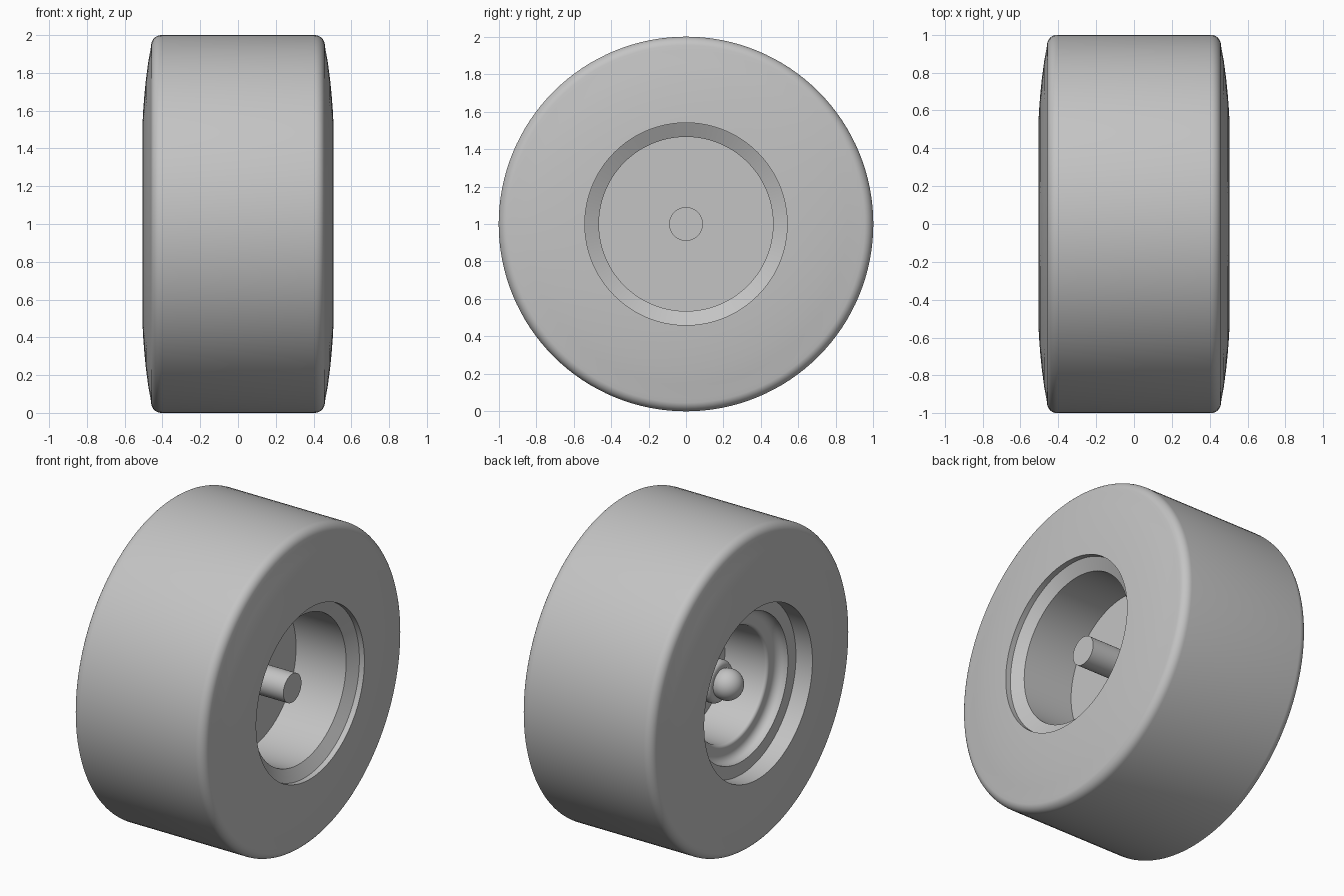
import bpy, bmesh, math

cube = bpy.data.objects.get("Cube")
if cube:
    bpy.data.objects.remove(cube, do_unlink=True)

GREY = (0.55, 0.55, 0.55, 1.0)
grey = bpy.data.materials.new("plain grey")
grey.use_nodes = True
grey.diffuse_color = GREY
grey.node_tree.nodes["Principled BSDF"].inputs["Base Color"].default_value = GREY


def lathe(name, profile, segments=128, closed=False):
    """Spin (x, radius) points about the wheel axle, which runs along x at z = 1."""
    bm = bmesh.new()
    verts = [bm.verts.new((x, 0, r)) for x, r in profile]
    pairs = list(zip(verts, verts[1:] + verts[:1]))
    edges = [bm.edges.new(p) for p in (pairs if closed else pairs[:-1])]
    bmesh.ops.spin(bm, geom=verts + edges, cent=(0, 0, 0), axis=(1, 0, 0),
                   angle=math.tau, steps=segments, use_merge=True)
    bmesh.ops.remove_doubles(bm, verts=bm.verts, dist=1e-5)
    bmesh.ops.recalc_face_normals(bm, faces=bm.faces)
    mesh = bpy.data.meshes.new(name)
    bm.to_mesh(mesh)
    bm.free()
    mesh.materials.append(grey)
    obj = bpy.data.objects.new(name, mesh)
    obj.location.z = 1
    bpy.context.collection.objects.link(obj)
    bpy.ops.object.select_all(action='DESELECT')
    obj.select_set(True)
    bpy.context.view_layer.objects.active = obj
    bpy.ops.object.shade_smooth_by_angle(angle=math.radians(30))
    return obj


def arc(cx, cr, rad, start, end, steps=8):
    """Points of an arc in the (x, radius) plane, angles in degrees from +x."""
    angles = [math.radians(start + (end - start) * i / steps) for i in range(steps + 1)]
    return [(cx + rad * math.cos(a), cr + rad * math.sin(a)) for a in angles]


# Tyre: flat tread, rounded shoulders, bulging sidewalls and a straight bore
side = [(0.505, 0.54), (0.502, 0.6), (0.496, 0.68), (0.487, 0.77),
        (0.475, 0.86), (0.462, 0.93)] + arc(0.405, 0.945, 0.055, 10, 90)
lathe("tyre", side + [(-x, r) for x, r in reversed(side)], closed=True)

# Rim: chamfered deep dish on the left, stepped bowl on the right
dish = [(0.47, 0.54), (0.43, 0.465), (0.08, 0.465), (0.08, 0)]
bowl = [(-0.03, 0), (-0.03, 0.345), (-0.30, 0.355)]
bowl += arc(-0.30, 0.375, 0.02, 270, 180)
bowl += arc(-0.37, 0.41, 0.05, 0, 90)
bowl += [(-0.39, 0.46), (-0.39, 0.54)]
lathe("rim", dish + bowl, closed=True)

# Axle stub on the left side
lathe("axle", [(0.0, 0), (0.0, 0.09), (0.38, 0.09), (0.38, 0)], 64)

# Hub with a rounded collar, and the ball cap on its end
collar = [(0.0, 0), (0.0, 0.13)] + arc(-0.22, 0.10, 0.03, 90, 180) + [(-0.25, 0)]
lathe("hub", collar, 64)
lathe("hub_cap", arc(-0.29, 0, 0.095, 0, 180, 24), 64)
